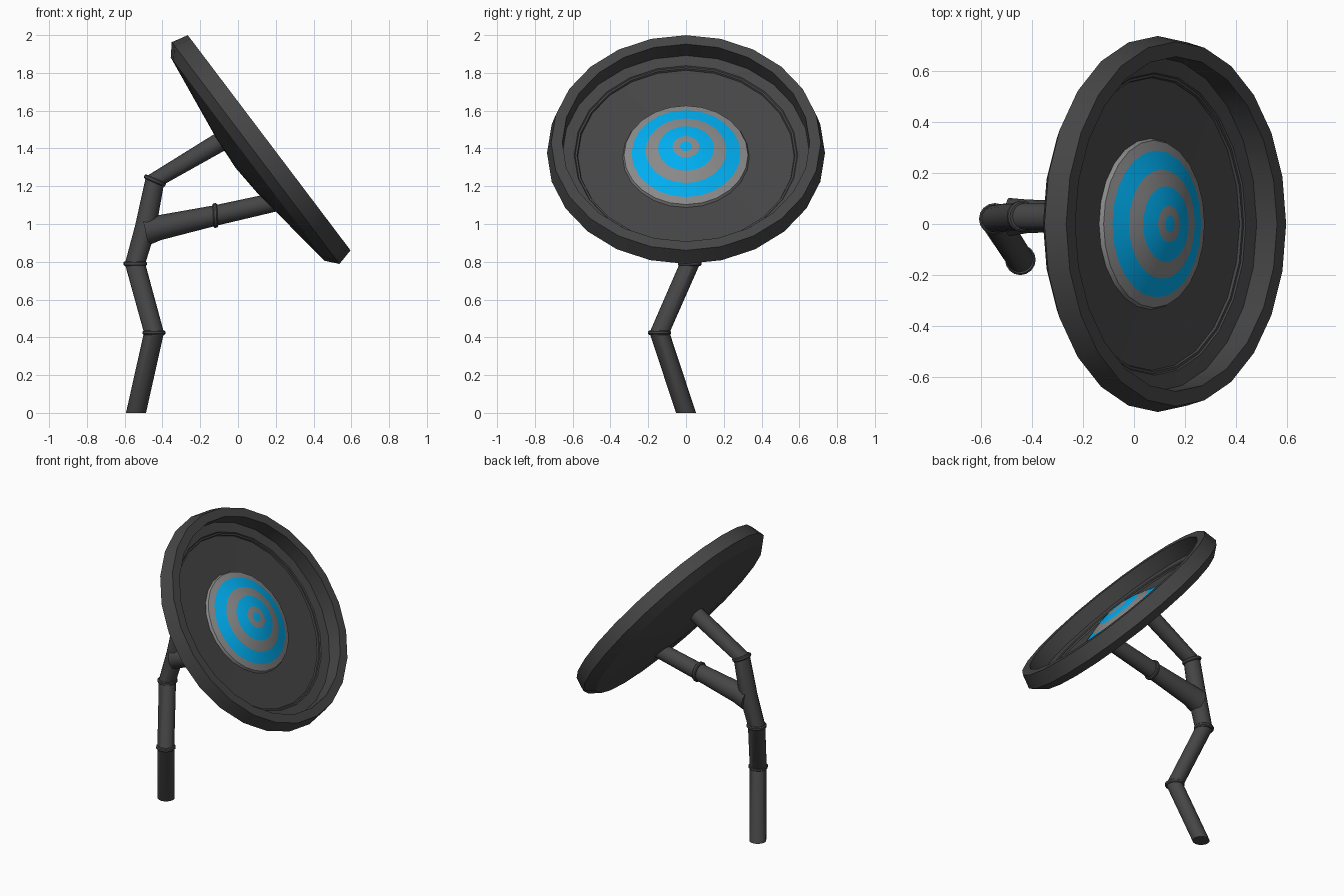
import bpy, bmesh, math
from mathutils import Vector, Matrix

if "Cube" in bpy.data.objects:
    bpy.data.objects.remove(bpy.data.objects["Cube"])

TILT = Matrix.Translation((0.165, 0, 1.43)) @ Matrix.Rotation(math.radians(52.9), 4, 'Y')


def material(name, color):
    m = bpy.data.materials.new(name)
    m.diffuse_color = (*color, 1)
    m.use_nodes = True
    m.node_tree.nodes["Principled BSDF"].inputs["Base Color"].default_value = m.diffuse_color
    return m


DARK = material("dark_grey", (0.06, 0.06, 0.06))
GREY = material("light_grey", (0.25, 0.25, 0.25))
BLUE = material("blue", (0.0, 0.42, 0.87))


def finish(name, bm, mats):
    bmesh.ops.remove_doubles(bm, verts=bm.verts, dist=1e-5)
    bmesh.ops.recalc_face_normals(bm, faces=bm.faces)
    me = bpy.data.meshes.new(name)
    bm.to_mesh(me)
    bm.free()
    ob = bpy.data.objects.new(name, me)
    bpy.context.collection.objects.link(ob)
    for m in mats:
        me.materials.append(m)
    bpy.ops.object.select_all(action='DESELECT')
    ob.select_set(True)
    bpy.context.view_layer.objects.active = ob
    bpy.ops.object.shade_smooth_by_angle(angle=math.radians(25))
    return ob


def loft(bm, rings, bands=None):
    """Bridge successive vertex rings; bands gives a material index per step."""
    n = len(rings[0])
    for k, (a, b) in enumerate(zip(rings, rings[1:])):
        for i in range(n):
            j = (i + 1) % n
            quad = list(dict.fromkeys((a[i], a[j], b[j], b[i])))
            f = bm.faces.new(quad)
            f.material_index = bands[k] if bands else 0


def lathe(name, profile, mats, bands=None, sides=24):
    bm = bmesh.new()
    rings = []
    for r, d in profile:
        if r == 0:
            rings.append([bm.verts.new((0, 0, d))] * sides)
        else:
            rings.append([bm.verts.new((r * math.cos(t), r * math.sin(t), d))
                          for t in (2 * math.pi * i / sides for i in range(sides))])
    loft(bm, rings, bands)
    ob = finish(name, bm, mats)
    ob.matrix_world = TILT
    return ob


def tube(name, stations, sides=16):
    """Tube through (centre, section normal, radius) stations, capped."""
    bm = bmesh.new()
    rings = []
    for c, nrm, r in stations:
        q = Vector((0, 0, 1)).rotation_difference(Vector(nrm).normalized())
        rings.append([bm.verts.new(Vector(c) + q @ Vector((r * math.cos(t), r * math.sin(t), 0)))
                      for t in (2 * math.pi * i / sides for i in range(sides))])
    loft(bm, rings)
    bm.faces.new(rings[0])
    bm.faces.new(rings[-1])
    return finish(name, bm, [DARK])


def collar(name, c, nrm, r, h=0.012):
    n = Vector(nrm).normalized()
    c = Vector(c)
    tube(name, [(c - n * h, n, r - 0.006), (c - n * h * 0.5, n, r),
                (c + n * h * 0.5, n, r), (c + n * h, n, r - 0.006)])


# dish: bevelled rim, recessed floor with a fine groove, shallow domed back
lathe("dish", [(0, -0.125), (0.335, -0.125), (0.573, -0.122), (0.577, -0.112), (0.587, -0.112),
               (0.592, -0.106), (0.655, -0.1), (0.655, 0), (0.714, 0), (0.736, -0.09),
               (0.675, -0.143), (0.35, -0.187), (0.18, -0.21), (0, -0.222)], [DARK])

# domed target with alternating rings
lathe("target", [(0.335, -0.125), (0.328, -0.108), (0.288, -0.095), (0.214, -0.07),
                 (0.148, -0.05), (0.071, -0.035), (0.032, -0.031), (0, -0.03)],
      [GREY, BLUE], [0, 0, 1, 0, 1, 0, 1])

# crooked main pole and upper arm
UP = (0, 0, 1)
ELBOW_N = (0.4, 0, 0.92)
base, knee, hip, elbow = (-0.54, 0, 0), (-0.445, -0.14, 0.425), (-0.545, 0.02, 0.79), (-0.44, 0.03, 1.23)
tube("pole", [(base, UP, 0.053), (knee, UP, 0.053), (hip, UP, 0.054),
              ((-0.49, 0.027, 0.98), (0.22, 0, 1), 0.056), (elbow, ELBOW_N, 0.052),
              ((-0.075, 0.03, 1.446), (0.85, 0, 0.53), 0.052)])

# lower branch arm, thicker at the fork
fork, wrist = (-0.49, 0.027, 0.96), (-0.12, 0.03, 1.045)
tube("lower_arm", [(fork, (1, 0, 0.2), 0.075), ((-0.42, 0.03, 0.98), (1, 0, 0.2), 0.066),
                   (wrist, (1, 0, 0.15), 0.054), ((0.205, 0.03, 1.118), (1, 0, 0.22), 0.05)])

# collars at the joints
collar("knee_collar", knee, UP, 0.06)
collar("hip_collar", hip, UP, 0.062)
collar("elbow_collar", elbow, ELBOW_N, 0.061)
collar("wrist_collar", wrist, (1, 0, 0.05), 0.065)
